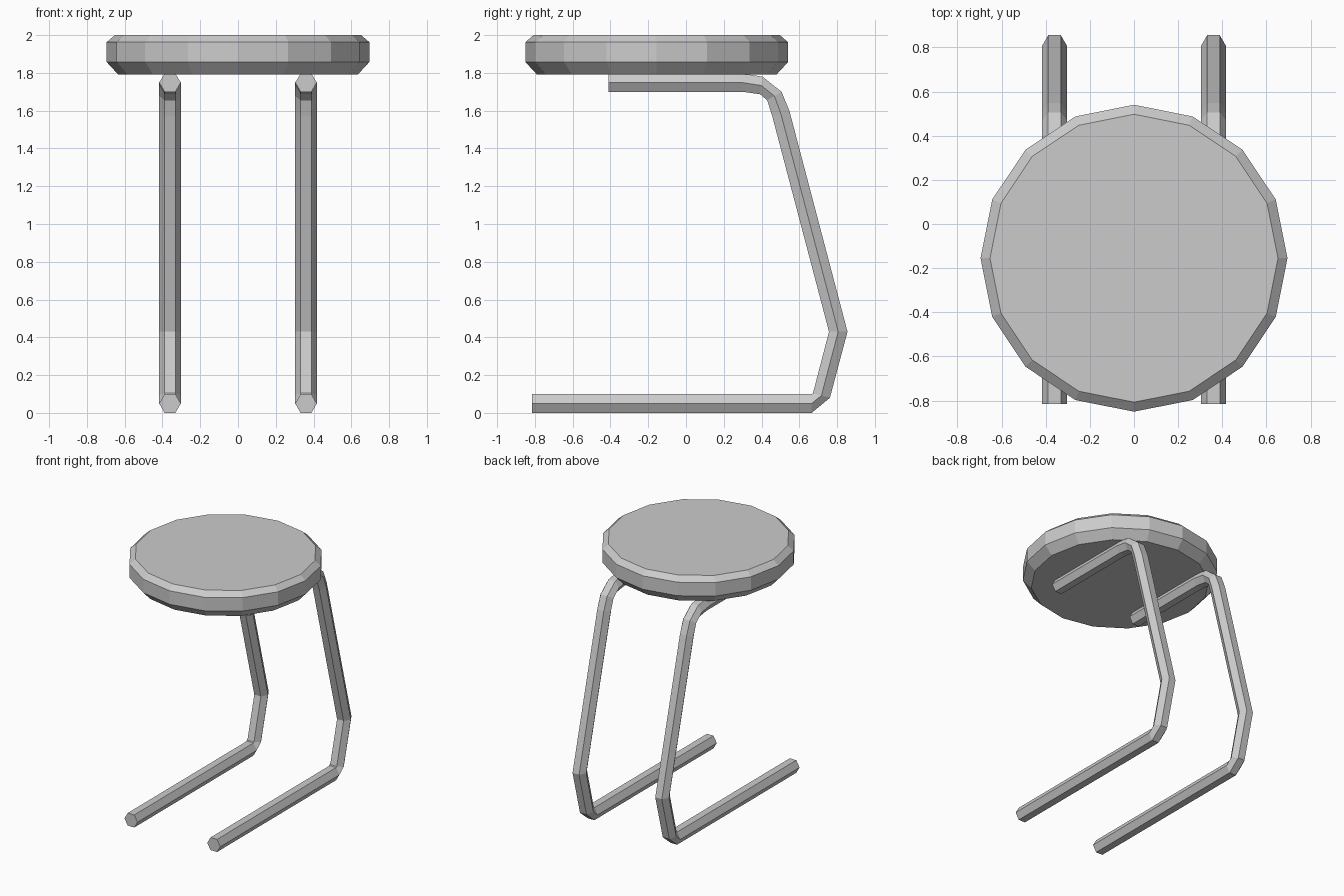
import bpy, bmesh, math

cube = bpy.data.objects.get("Cube")
if cube:
    bpy.data.objects.remove(cube, do_unlink=True)

grey = bpy.data.materials.new("plain_grey")
grey.use_nodes = True
colour = (0.6, 0.6, 0.6, 1)
grey.diffuse_color = colour
grey.node_tree.nodes["Principled BSDF"].inputs["Base Color"].default_value = colour


def loft(name, rings):
    """Skin a list of equal-sided closed rings and cap both ends."""
    bm = bmesh.new()
    loops = [[bm.verts.new(p) for p in ring] for ring in rings]
    for a, b in zip(loops, loops[1:]):
        for i in range(len(a)):
            j = (i + 1) % len(a)
            bm.faces.new((a[i], a[j], b[j], b[i]))
    bm.faces.new(loops[0])
    bm.faces.new(loops[-1])
    bmesh.ops.recalc_face_normals(bm, faces=bm.faces)
    mesh = bpy.data.meshes.new(name)
    bm.to_mesh(mesh)
    bm.free()
    mesh.materials.append(grey)
    obj = bpy.data.objects.new(name, mesh)
    bpy.context.collection.objects.link(obj)
    return obj


# Round seat with chamfered rims: (radius, height)
SIDES, SEAT_Y = 16, -0.155
seat_profile = [(0.635, 1.792), (0.695, 1.857), (0.695, 1.963), (0.652, 2.0)]
angles = [math.tau * i / SIDES for i in range(SIDES)]
loft("seat", [[(r * math.cos(a), SEAT_Y + r * math.sin(a), z) for a in angles]
              for r, z in seat_profile])

# Bent hexagonal tube: (outer y, outer z, inner y, inner z) at each bend
TUBE_R = 0.057
tube_path = [
    (-0.815, 0.0, -0.815, 0.099),
    (0.665, 0.0, 0.665, 0.099),
    (0.762, 0.08, 0.672, 0.104),
    (0.855, 0.43, 0.757, 0.43),
    (0.548, 1.597, 0.456, 1.573),
    (0.506, 1.70, 0.43, 1.655),
    (0.405, 1.78, 0.392, 1.687),
    (0.30, 1.797, 0.30, 1.70),
    (-0.41, 1.797, -0.41, 1.70),
]


def tube_ring(x, oy, oz, iy, iz):
    my, mz = (oy + iy) / 2, (oz + iz) / 2
    h = TUBE_R / 2
    return [(x - h, oy, oz), (x + h, oy, oz), (x + TUBE_R, my, mz),
            (x + h, iy, iz), (x - h, iy, iz), (x - TUBE_R, my, mz)]


for side, x in (("left", 0.36), ("right", -0.36)):
    loft(side + "_leg_tube", [tube_ring(x, *bend) for bend in tube_path])
